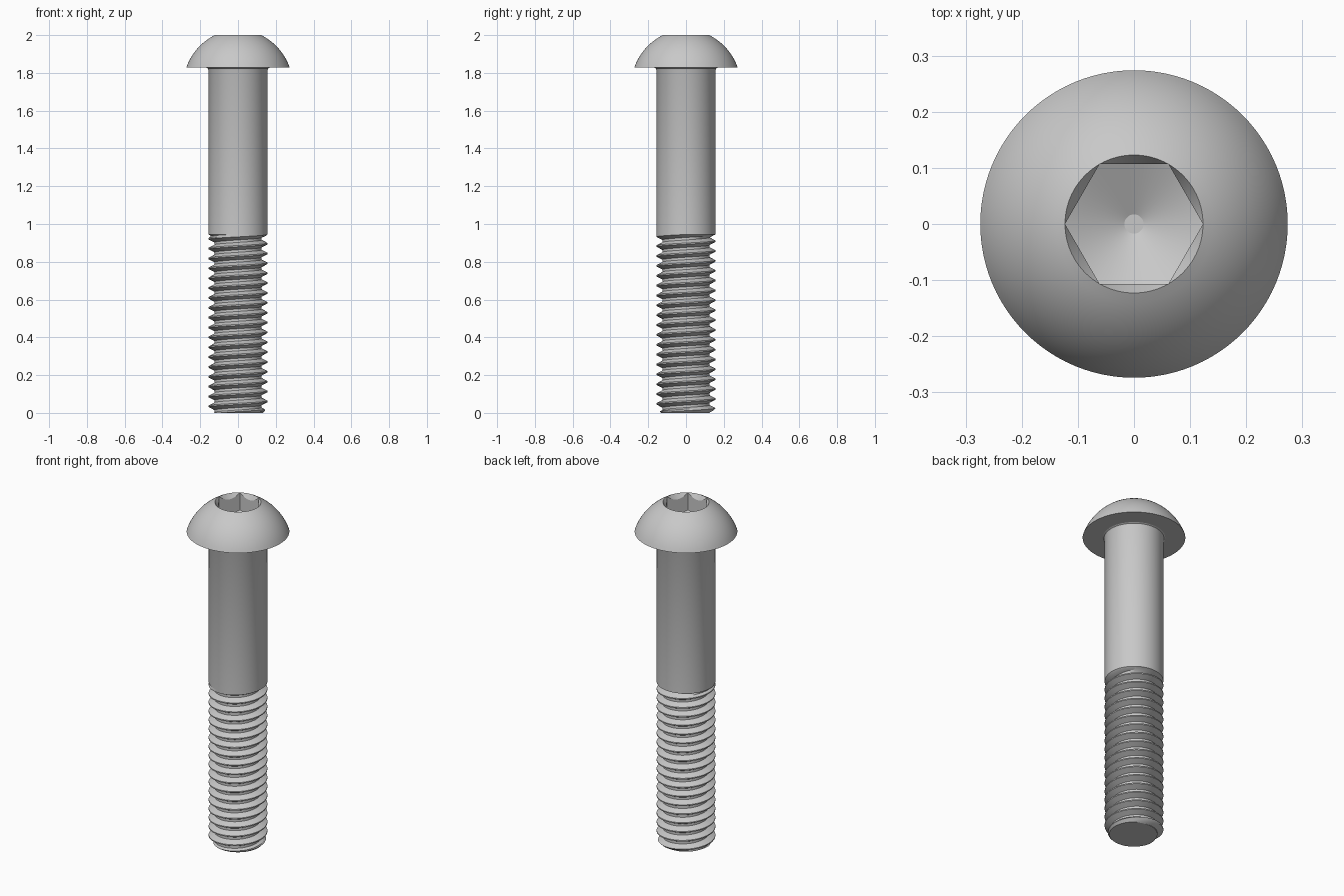
import bpy, bmesh
from math import sin, cos, pi, radians, hypot, atan2

if "Cube" in bpy.data.objects:
    bpy.data.objects.remove(bpy.data.objects["Cube"])

SEGMENTS = 96
SHANK_R = 0.1566
HEAD_R, HEAD_Z, TOP_Z = 0.274, 1.828, 2.0
SOCKET_R = 0.123          # hexagon corner radius
PITCH = 0.0522
THREAD_TOP = 0.945
THREAD_DEPTH = 0.613 * PITCH

steel = bpy.data.materials.new("grey_steel")
steel.use_nodes = True
steel.diffuse_color = (0.58, 0.58, 0.58, 1)
steel.node_tree.nodes["Principled BSDF"].inputs["Base Color"].default_value = steel.diffuse_color


def loft(name, profile):
    """Sweep profile(angle) -> [(radius, z), ...] once around the z axis."""
    bm = bmesh.new()
    columns = []
    for i in range(SEGMENTS + 1):
        a = 2 * pi * i / SEGMENTS
        columns.append([bm.verts.new((r * cos(a), r * sin(a), z)) for r, z in profile(a)])
    for c, d in zip(columns, columns[1:]):
        for j in range(len(c) - 1):
            bm.faces.new((c[j], d[j], d[j + 1], c[j + 1]))
    bmesh.ops.remove_doubles(bm, verts=bm.verts, dist=1e-5)
    bmesh.ops.recalc_face_normals(bm, faces=bm.faces)
    mesh = bpy.data.meshes.new(name)
    bm.to_mesh(mesh)
    bm.free()
    mesh.materials.append(steel)
    obj = bpy.data.objects.new(name, mesh)
    bpy.context.collection.objects.link(obj)
    bpy.ops.object.select_all(action="DESELECT")
    obj.select_set(True)
    bpy.context.view_layer.objects.active = obj
    bpy.ops.object.shade_smooth_by_angle(angle=radians(25))
    return obj


def arc(p, q, sweep, steps):
    """Circular arc from p to q, bulging away from the axis."""
    dx, dz = q[0] - p[0], q[1] - p[1]
    chord, heading = hypot(dx, dz), atan2(dz, dx)
    radius = chord / (2 * sin(sweep / 2))
    start = heading - sweep / 2 - pi / 2
    cx, cz = p[0] - radius * cos(start), p[1] - radius * sin(start)
    angles = [start + sweep * i / steps for i in range(steps + 1)]
    return [(cx + radius * cos(t), cz + radius * sin(t)) for t in angles]


# Domed head with a countersunk hexagonal socket and conical floor
DOME = arc((HEAD_R, HEAD_Z), (SOCKET_R, TOP_Z), radians(44), 12)


def head_profile(a):
    hexagon = SOCKET_R * cos(pi / 6) / cos(a % (pi / 3) - pi / 6)
    countersink = TOP_Z - (SOCKET_R - hexagon) * 1.73
    floor, tip = 1.835, 0.017
    return [(0.15, HEAD_Z)] + DOME + [
        (hexagon, countersink), (hexagon, floor + hexagon / 2),
        (tip, floor + tip / 2), (0, floor + tip / 2)]


loft("button_head", head_profile)


# Plain shank with a small flare under the head
def shank_profile(a):
    return [(SHANK_R, THREAD_TOP), (SHANK_R, 1.816), (0.16, 1.824), (0.167, HEAD_Z)]


loft("plain_shank", shank_profile)


# Right-handed thread: flat crests and roots, faded out at the shank
FLANK, ROOT = 5 / 16, 1 / 4
KNOTS = (0, FLANK / 2, FLANK, FLANK + ROOT, FLANK * 1.5 + ROOT, FLANK * 2 + ROOT)


def thread_radius(z, phase):
    if phase < FLANK:
        depth = phase / FLANK
    elif phase < FLANK + ROOT:
        depth = 1
    else:
        depth = max(0, (2 * FLANK + ROOT - phase) / FLANK)
    fade = min(1, max(0, (THREAD_TOP - z) / 0.014))
    chamfered_end = 0.132 + z
    return min(SHANK_R - THREAD_DEPTH * depth * fade, chamfered_end)


def thread_profile(a):
    start = THREAD_TOP + PITCH * a / (2 * pi)
    points = [(0, 0)]
    for turn in range(21, -3, -1):
        for knot in reversed(KNOTS):
            z = start - PITCH * (turn + knot)
            z = min(max(z, 0), THREAD_TOP)
            points.append((thread_radius(z, (start - z) / PITCH % 1), z))
    return points


loft("threaded_end", thread_profile)
